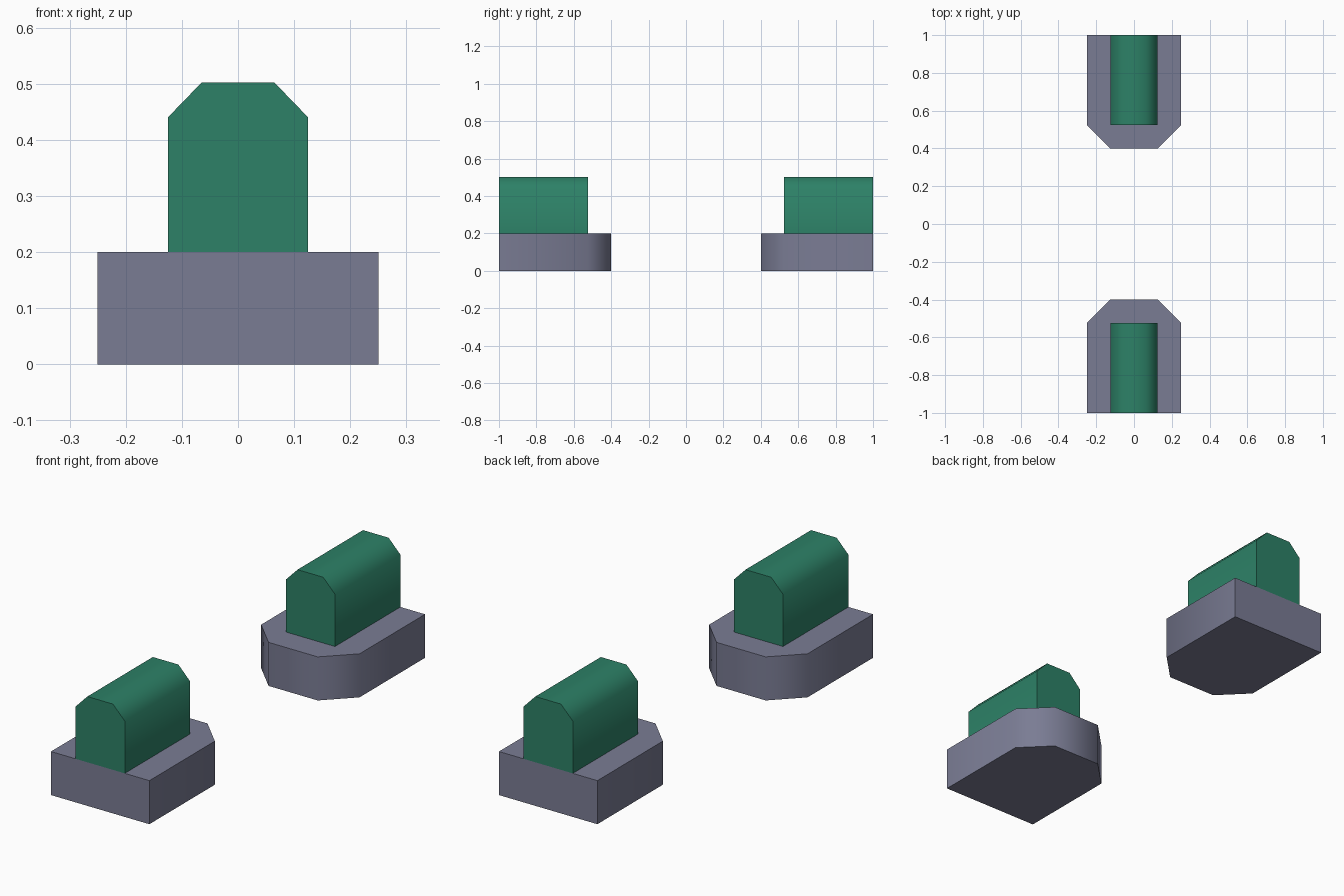
import bpy, bmesh, math

if "Cube" in bpy.data.objects:
    bpy.data.objects.remove(bpy.data.objects["Cube"])


def material(name, rgb):
    m = bpy.data.materials.new(name)
    m.diffuse_color = (*rgb, 1)
    m.use_nodes = True
    m.node_tree.nodes["Principled BSDF"].inputs["Base Color"].default_value = m.diffuse_color
    return m


GREY = material("slate grey", (0.195, 0.202, 0.296))
GREEN = material("deep green", (0.026, 0.220, 0.135))


def prism(name, outline, offset, mat):
    """Extrude a planar outline along an offset, rounding the shading of 45 degree corners."""
    bm = bmesh.new()
    face = bm.faces.new([bm.verts.new(p) for p in outline])
    new = bmesh.ops.extrude_face_region(bm, geom=[face])["geom"]
    bmesh.ops.translate(bm, vec=offset, verts=[v for v in new if isinstance(v, bmesh.types.BMVert)])
    bmesh.ops.recalc_face_normals(bm, faces=bm.faces)
    for f in bm.faces:
        f.smooth = True
    me = bpy.data.meshes.new(name)
    bm.to_mesh(me)
    bm.free()
    me.set_sharp_from_angle(angle=math.radians(60))
    me.materials.append(mat)
    obj = bpy.data.objects.new(name, me)
    bpy.context.collection.objects.link(obj)


def symmetric(half):
    """Close a right-hand half outline with its left-hand mirror."""
    return half + [(-x, y) for x, y in reversed(half)]


for side, s in (("front", -1), ("back", 1)):
    # base slab with a chamfered inner end
    plan = symmetric([(0.25, 1.0), (0.25, 0.525), (0.125, 0.4)])
    prism(side + "_base", [(x, s * y, 0) for x, y in plan], (0, 0, 0.2), GREY)
    # upright block with a chamfered top
    section = symmetric([(0.125, 0.2), (0.125, 0.44), (0.065, 0.502)])
    prism(side + "_block", [(x, s * 0.525, z) for x, z in section], (0, s * 0.475, 0), GREEN)
